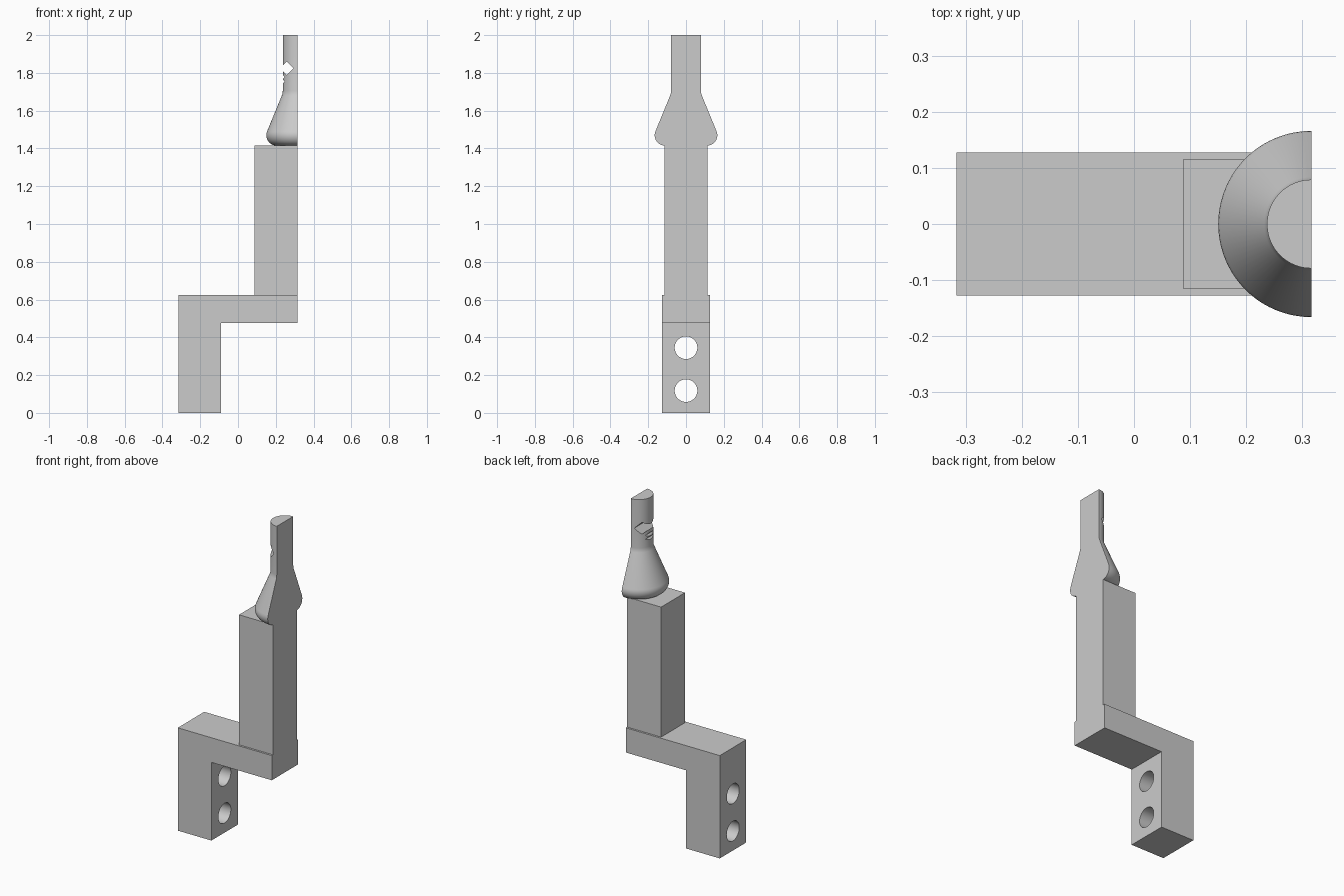
import bpy, bmesh, math
from mathutils import Vector, Matrix

default = bpy.data.objects.get("Cube")
if default:
    bpy.data.objects.remove(default, do_unlink=True)

grey = bpy.data.materials.new("plain grey")
grey.use_nodes = True
colour = (0.6, 0.6, 0.6, 1)
grey.diffuse_color = colour
grey.node_tree.nodes["Principled BSDF"].inputs["Base Color"].default_value = colour

FLAT = 0.316  # x of the flat side


def finish(bm, name):
    bmesh.ops.recalc_face_normals(bm, faces=bm.faces)
    mesh = bpy.data.meshes.new(name)
    bm.to_mesh(mesh)
    bm.free()
    mesh.materials.append(grey)
    obj = bpy.data.objects.new(name, mesh)
    bpy.context.collection.objects.link(obj)
    return obj


def prism(name, outline, half_depth):
    """Extrude an x-z outline evenly to both sides of y = 0."""
    bm = bmesh.new()
    face = bm.faces.new([bm.verts.new((x, -half_depth, z)) for x, z in outline])
    extruded = bmesh.ops.extrude_face_region(bm, geom=[face])
    verts = [v for v in extruded["geom"] if isinstance(v, bmesh.types.BMVert)]
    bmesh.ops.translate(bm, verts=verts, vec=(0, 2 * half_depth, 0))
    return finish(bm, name)


def rod(name, radius, length, location):
    """Cylinder along x."""
    bm = bmesh.new()
    bmesh.ops.create_cone(bm, cap_ends=True, segments=48, radius1=radius, radius2=radius,
                          depth=length, matrix=Matrix.Translation(location)
                          @ Matrix.Rotation(math.pi / 2, 4, "Y"))
    return finish(bm, name)


def select(obj):
    bpy.ops.object.select_all(action="DESELECT")
    obj.select_set(True)
    bpy.context.view_layer.objects.active = obj


def cut(obj, cutter):
    select(obj)
    mod = obj.modifiers.new("cut", "BOOLEAN")
    mod.operation = "DIFFERENCE"
    mod.solver = "EXACT"
    mod.object = cutter
    bpy.ops.object.modifier_apply(modifier=mod.name)
    bpy.data.objects.remove(cutter, do_unlink=True)


def smooth(obj):
    select(obj)
    bpy.ops.object.shade_smooth_by_angle(angle=math.radians(30))


# Stepped bracket with two bolt holes
bracket = prism("bracket", [(-FLAT, 0), (-0.09, 0), (-0.09, 0.475), (FLAT, 0.475),
                            (FLAT, 0.625), (-FLAT, 0.625)], 0.127)
for z in (0.118, 0.345):
    cut(bracket, rod("hole_cutter", 0.06, 0.4, Vector((-0.2, 0, z))))
smooth(bracket)

# Square column
prism("column", [(0.087, 0.625), (FLAT, 0.625), (FLAT, 1.415), (0.087, 1.415)], 0.115)

# Half-round bell and stem, turned from one profile
profile = [(0, 1.415)]
for i in range(13):
    a = math.radians(-90 + 112 * i / 12)
    profile.append((0.111 + 0.055 * math.cos(a), 1.47 + 0.055 * math.sin(a)))
profile += [(0.084, 1.68), (0.08, 1.692), (0.079, 1.705), (0.079, 2), (0, 2)]
bm = bmesh.new()
verts = [bm.verts.new((FLAT, r, z)) for r, z in profile]
edges = [bm.edges.new(pair) for pair in zip(verts, verts[1:])]
bmesh.ops.spin(bm, geom=verts + edges, cent=(FLAT, 0, 0), axis=(0, 0, 1),
               angle=math.pi, steps=40)
bmesh.ops.remove_doubles(bm, verts=bm.verts, dist=0.0001)
bmesh.ops.contextual_create(bm, geom=[e for e in bm.edges if e.is_boundary])
stem = finish(bm, "bell_stem")


# Notches across the rounded side: one deep diamond, two shallow teeth
def diamond(x, z, half):
    return [(x - half, z), (x, z - half), (x + half, z), (x, z + half)]


for x, z, half in ((0.258, 1.825, 0.036), (0.237, 1.778, 0.01), (0.237, 1.755, 0.01)):
    cut(stem, prism("notch_cutter", diamond(x, z, half), 0.2))
smooth(stem)
